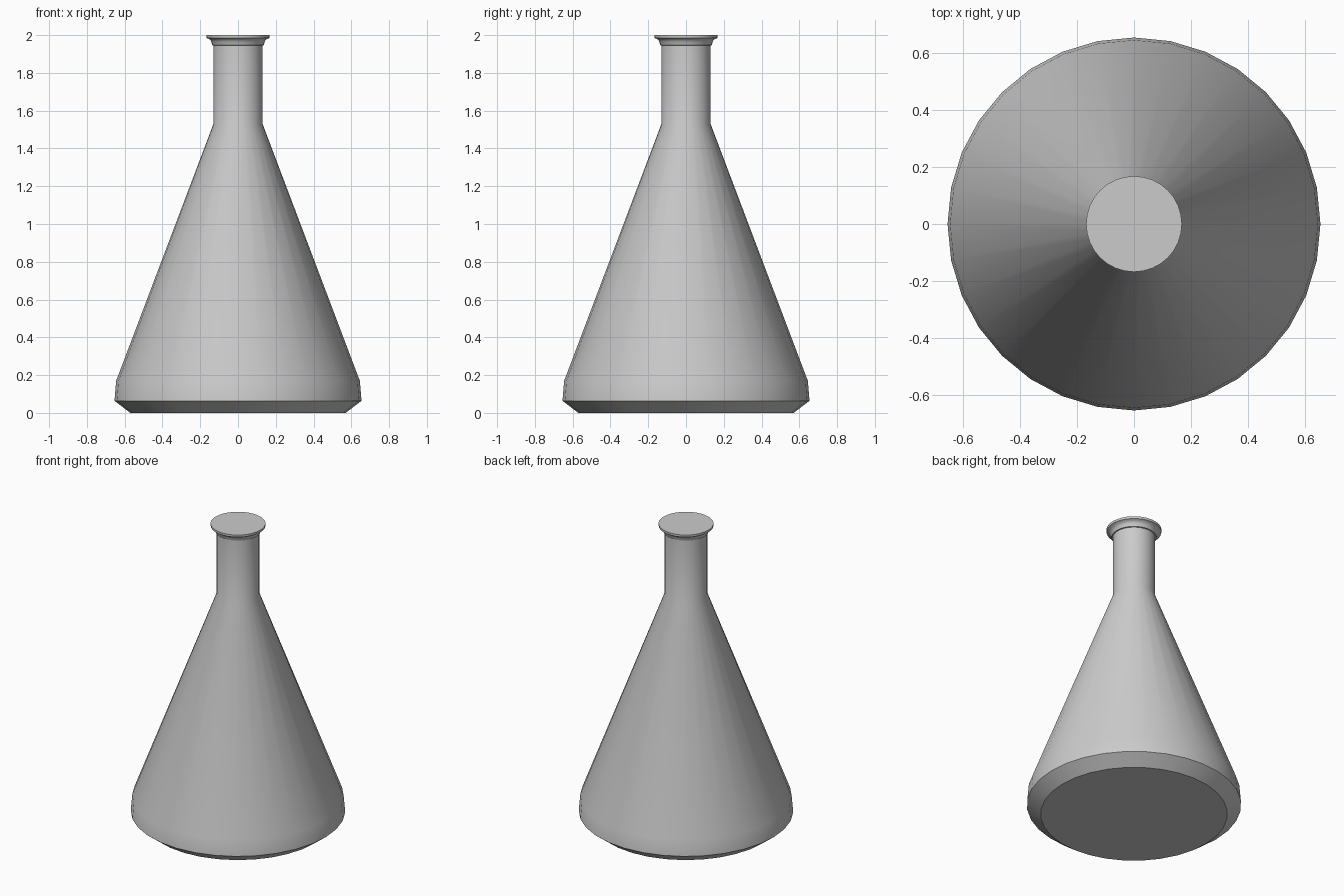
import bpy, bmesh
from math import sin, cos, tau, radians

if "Cube" in bpy.data.objects:
    bpy.data.objects.remove(bpy.data.objects["Cube"])

SIDES = 32


def lathe(name, profile):
    """Revolve (radius, z) points about z and cap both ends."""
    bm = bmesh.new()
    rings = [[bm.verts.new((r * cos(tau * i / SIDES), r * sin(tau * i / SIDES), z))
              for i in range(SIDES)] for r, z in profile]
    for low, high in zip(rings, rings[1:]):
        for i in range(SIDES):
            j = (i + 1) % SIDES
            bm.faces.new((low[i], low[j], high[j], high[i]))
    bm.faces.new(rings[0][::-1])
    bm.faces.new(rings[-1])
    mesh = bpy.data.meshes.new(name)
    bm.to_mesh(mesh)
    bm.free()
    obj = bpy.data.objects.new(name, mesh)
    bpy.context.collection.objects.link(obj)
    bpy.ops.object.select_all(action='DESELECT')
    obj.select_set(True)
    bpy.context.view_layer.objects.active = obj
    bpy.ops.object.shade_smooth_by_angle(angle=radians(30))
    return obj


# Chamfered base, conical body and straight neck
lathe("flask_body", [(0.57, 0), (0.654, 0.064), (0.645, 0.17),
                     (0.13, 1.53), (0.13, 1.95)])

# Flared lip closed by a flat top
lathe("flask_lip", [(0.13, 1.945), (0.137, 1.947), (0.142, 1.968),
                    (0.152, 1.979), (0.167, 1.985), (0.168, 2.0)])
